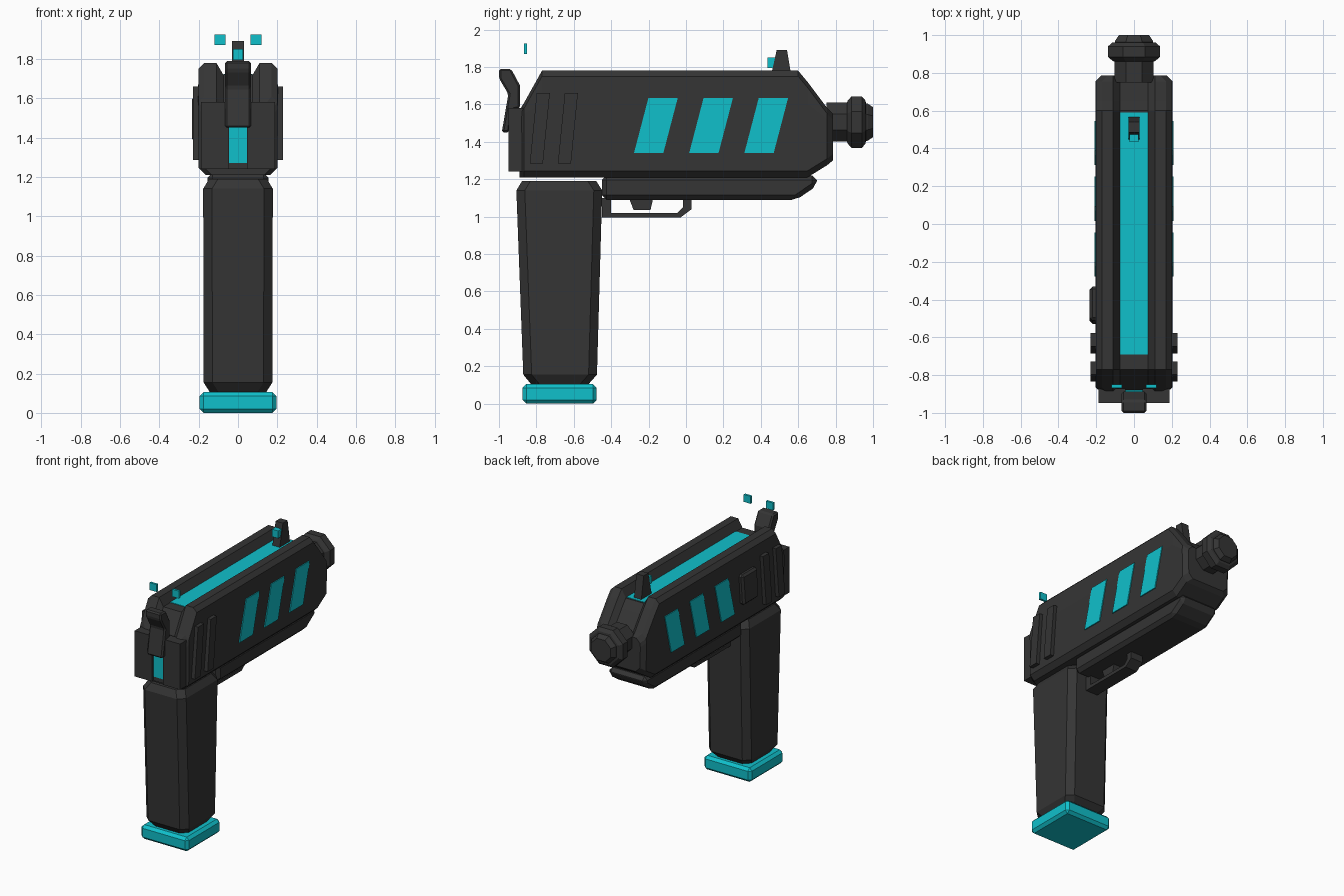
import bpy, bmesh, math

cube = bpy.data.objects.get("Cube")
if cube:
    bpy.data.objects.remove(cube, do_unlink=True)


def material(name, color):
    m = bpy.data.materials.new(name)
    m.use_nodes = True
    m.diffuse_color = (*color, 1)
    m.node_tree.nodes["Principled BSDF"].inputs["Base Color"].default_value = (*color, 1)
    return m


DARK = material("charcoal", (0.035, 0.035, 0.035))
CYAN = material("cyan", (0.005, 0.53, 0.60))


def loft(name, rings, mat, bevel=0):
    """Skin a list of closed rings and cap both ends."""
    bm = bmesh.new()
    loops = [[bm.verts.new(p) for p in ring] for ring in rings]
    n = len(loops[0])
    for a, b in zip(loops, loops[1:]):
        for i in range(n):
            j = (i + 1) % n
            bm.faces.new((a[i], a[j], b[j], b[i]))
    bm.faces.new(loops[0])
    bm.faces.new(loops[-1])
    bmesh.ops.recalc_face_normals(bm, faces=bm.faces)
    me = bpy.data.meshes.new(name)
    bm.to_mesh(me)
    bm.free()
    me.materials.append(mat)
    ob = bpy.data.objects.new(name, me)
    bpy.context.collection.objects.link(ob)
    if bevel:
        mod = ob.modifiers.new("chamfer", "BEVEL")
        mod.width = bevel
        mod.segments = 1
        mod.limit_method = "ANGLE"
    return ob


def prism(name, profile, x0, x1, mat, bevel=0):
    """Extrude a (y, z) side profile from x0 to x1."""
    return loft(name, [[(x, y, z) for y, z in profile] for x in (x0, x1)], mat, bevel)


def box(name, x, y, z, mat, bevel=0):
    profile = [(y[0], z[0]), (y[1], z[0]), (y[1], z[1]), (y[0], z[1])]
    return prism(name, profile, x[0], x[1], mat, bevel)


def slanted(y, z0, z1, width, lean):
    return [(y, z0), (y + width, z0), (y + width + lean, z1), (y + lean, z1)]


# Body: channelled cross-section lofted along the length
def body_ring(y, zb, zt, w):
    half = [(0, zb), (w - 0.035, zb), (w, zb + 0.035), (w + 0.004, min(1.6, zt - 0.06)),
            (w, zt - 0.03), (w - 0.03, zt), (0.11, zt), (0.075, zt - 0.06), (0, zt - 0.06)]
    full = half + [(-x, z) for x, z in half[-2:0:-1]]
    return [(x, y, z) for x, z in full]


stations = [(-0.89, 1.21, 1.57, 0.17), (-0.865, 1.21, 1.61, 0.2), (-0.77, 1.21, 1.78, 0.2),
            (0.60, 1.21, 1.78, 0.2), (0.65, 1.21, 1.72, 0.2), (0.755, 1.275, 1.58, 0.2),
            (0.785, 1.30, 1.55, 0.17)]
loft("body", [body_ring(*s) for s in stations], DARK)
box("top_light_strip", (-0.075, 0.075), (-0.69, 0.59), (1.715, 1.724), CYAN)

# Under rail
prism("under_rail", [(-0.45, 1.09), (0.59, 1.09), (0.70, 1.165), (0.70, 1.22), (-0.45, 1.22)],
      -0.155, 0.155, DARK, 0.025)


# Grip: tapered column with chamfered corners
def grip_ring(z, y0, y1, w, c=0.045):
    return [(w - c, y0, z), (w, y0 + c, z), (w, y1 - c, z), (w - c, y1, z),
            (c - w, y1, z), (-w, y1 - c, z), (-w, y0 + c, z), (c - w, y0, z)]


loft("grip", [grip_ring(0.10, -0.825, -0.525, 0.14), grip_ring(0.155, -0.87, -0.476, 0.175),
              grip_ring(1.14, -0.907, -0.448, 0.177), grip_ring(1.19, -0.877, -0.48, 0.147)], DARK)
box("grip_base", (-0.195, 0.195), (-0.873, -0.478), (0, 0.105), CYAN, 0.02)

# Trigger guard: strip following a path of outer and inner edges
outer = [(-0.45, 1.1), (-0.45, 0.995), (-0.03, 0.995), (0.03, 1.04), (0.03, 1.1)]
inner = [(-0.40, 1.1), (-0.40, 1.02), (-0.045, 1.02), (-0.015, 1.05), (-0.015, 1.1)]
loft("trigger_guard", [[(-0.05, *o), (0.05, *o), (0.05, *i), (-0.05, *i)]
                       for o, i in zip(outer, inner)], DARK)
prism("trigger", [(-0.28, 1.035), (-0.19, 1.035), (-0.175, 1.1), (-0.305, 1.1)],
      -0.03, 0.03, DARK)


# Muzzle: octagonal turned profile
def octagon(y, r):
    r /= math.cos(math.pi / 8)
    angles = [(k + 0.5) * math.pi / 4 for k in range(8)]
    return [(r * math.cos(a), y, 1.505 + r * math.sin(a)) for a in angles]


muzzle = [(0.75, 0.104), (0.86, 0.104), (0.865, 0.115), (0.885, 0.138), (0.94, 0.138),
          (0.96, 0.115), (0.962, 0.1), (0.97, 0.1), (1.0, 0.08)]
loft("muzzle", [octagon(*m) for m in muzzle], DARK)

# Front sight and its glowing dot
prism("front_sight", [(0.445, 1.71), (0.57, 1.71), (0.54, 1.89), (0.485, 1.89)],
      -0.03, 0.03, DARK)
box("front_sight_dot", (-0.025, 0.025), (0.435, 0.475), (1.795, 1.85), CYAN)

# Hammer
prism("hammer", [(-1, 1.79), (-0.935, 1.79), (-0.887, 1.70), (-0.887, 1.58), (-0.93, 1.57),
                 (-0.945, 1.45), (-0.985, 1.45), (-0.95, 1.655), (-1, 1.74)],
      -0.065, 0.065, DARK, 0.01)
box("rear_light_strip", (-0.046, 0.046), (-0.93, -0.88), (1.27, 1.56), CYAN)
box("rear_lower_block", (-0.046, 0.046), (-0.93, -0.88), (1.24, 1.27), DARK)

# Paired side details
for s, side in ((1, "left"), (-1, "right")):
    box(side + "_rear_plate", (s * 0.045, s * 0.187), (-0.948, -0.87), (1.24, 1.58), DARK)
    box(side + "_rear_sight_dot", (s * 0.063, s * 0.12), (-0.867, -0.85), (1.87, 1.925), CYAN)
    for k in range(3):
        prism(f"{side}_light_panel_{k + 1}",
              slanted(-0.278 + 0.295 * k, 1.34, 1.635, 0.157, 0.077),
              s * 0.19, s * 0.209, CYAN)
    for k in range(2):
        prism(f"{side}_grip_rib_{k + 1}", slanted(-0.835 + 0.15 * k, 1.285, 1.66, 0.07, 0.037),
              s * 0.18, s * 0.23, DARK)

# Single raised button plate on one side
prism("side_button", slanted(-0.53, 1.38, 1.61, 0.18, 0.02), -0.235, -0.18, DARK, 0.015)
